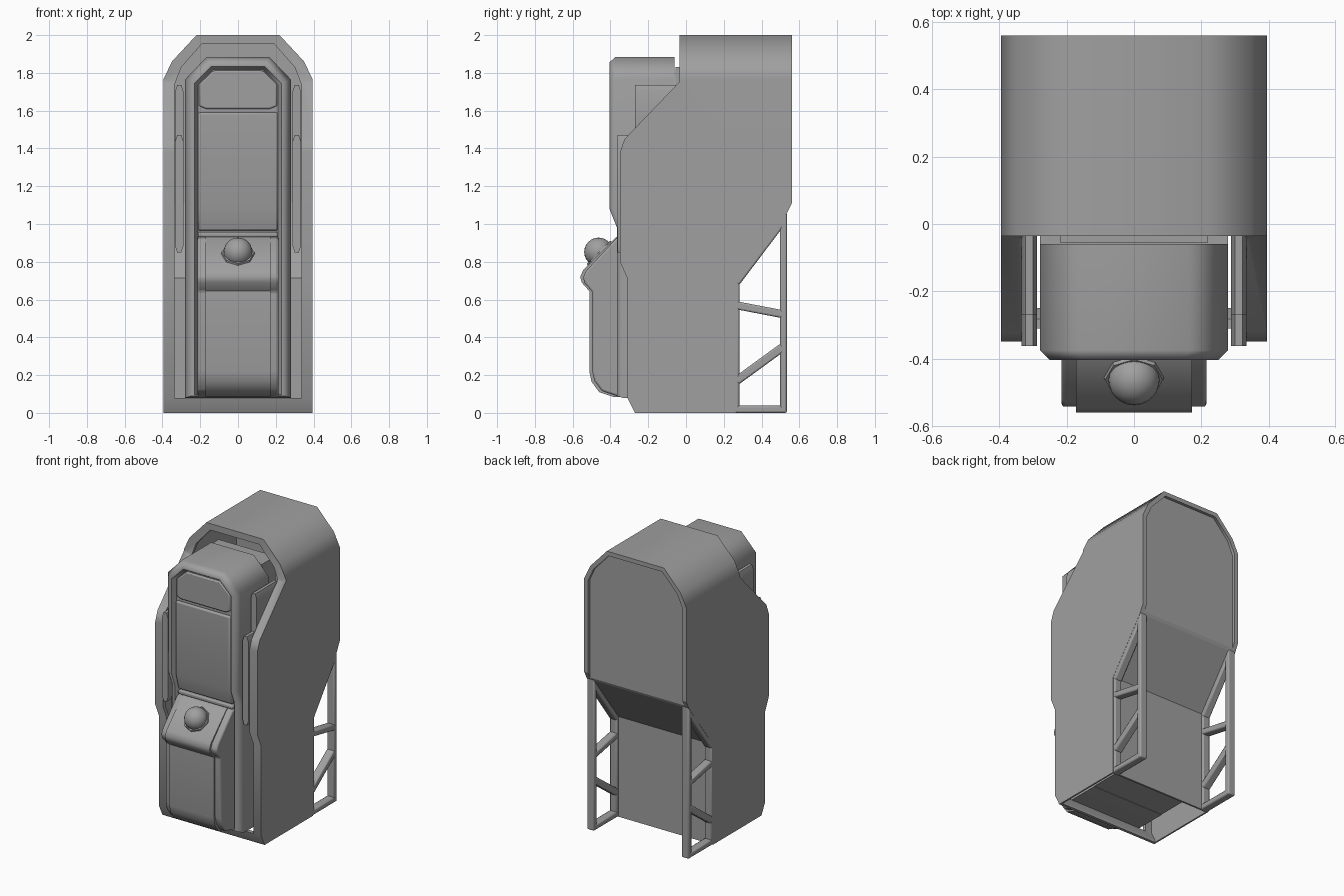
import bpy, bmesh
from math import radians
from mathutils import Vector, Matrix

if "Cube" in bpy.data.objects:
    bpy.data.objects.remove(bpy.data.objects["Cube"], do_unlink=True)

grey = bpy.data.materials.new("plain_grey")
grey.use_nodes = True
GREY = (0.35, 0.35, 0.35, 1)
grey.diffuse_color = GREY
grey.node_tree.nodes["Principled BSDF"].inputs["Base Color"].default_value = GREY


def add_object(name, bm):
    bmesh.ops.recalc_face_normals(bm, faces=bm.faces)
    mesh = bpy.data.meshes.new(name)
    bm.to_mesh(mesh)
    bm.free()
    mesh.materials.append(grey)
    obj = bpy.data.objects.new(name, mesh)
    bpy.context.collection.objects.link(obj)
    return obj


def prism(name, pts, axis, a, b):
    """Extrude (y, z) points along x, or (x, z) points along y."""
    bm = bmesh.new()
    place = (lambda p, t: (t, p[0], p[1])) if axis == "x" else (lambda p, t: (p[0], t, p[1]))
    ends = [[bm.verts.new(place(p, t)) for p in pts] for t in (a, b)]
    bm.faces.new(ends[0])
    bm.faces.new(ends[1])
    for i in range(len(pts)):
        j = (i + 1) % len(pts)
        bm.faces.new((ends[0][i], ends[0][j], ends[1][j], ends[1][i]))
    return add_object(name, bm)


def rect(u0, u1, v0, v1):
    return [(u0, v0), (u1, v0), (u1, v1), (u0, v1)]


def symmetric(pts):
    return pts + [(-x, z) for x, z in reversed(pts)]


def activate(obj):
    bpy.ops.object.select_all(action="DESELECT")
    obj.select_set(True)
    bpy.context.view_layer.objects.active = obj


def boolean(obj, cutter, operation):
    mod = obj.modifiers.new("cut", "BOOLEAN")
    mod.object, mod.operation, mod.solver = cutter, operation, "EXACT"
    activate(obj)
    bpy.ops.object.modifier_apply(modifier=mod.name)
    bpy.data.objects.remove(cutter, do_unlink=True)


def soften(obj, width=0, segments=2, angle=30):
    if width:
        mod = obj.modifiers.new("bevel", "BEVEL")
        mod.width, mod.segments = width, segments
        mod.limit_method, mod.angle_limit = "ANGLE", radians(30)
    activate(obj)
    bpy.ops.object.shade_smooth_by_angle(angle=radians(angle))
    return obj


def mirror(obj):
    obj.modifiers.new("mirror", "MIRROR")
    return obj


# Cabinet shell: side outline crossed with front outline, hollow and open below
side = [(-0.27, 0), (-0.31, 0.08), (-0.31, 0.71), (-0.35, 0.8), (-0.35, 1.38),
        (-0.325, 1.45), (-0.035, 1.752), (-0.035, 2.1), (0.56, 2.1), (0.56, 1.11),
        (0.53, 1.05), (0.265, 0.7), (0.265, 0)]
hollow = [(-0.25, -0.1), (-0.25, 0.02), (-0.285, 0.085), (-0.285, 0.715), (-0.325, 0.805),
          (-0.325, 1.37), (-0.3, 1.438), (-0.01, 1.742), (-0.01, 2.1), (0.53, 2.1),
          (0.53, 1.115), (0.512, 1.06), (0.252, 0.715), (0.252, -0.1)]
front = symmetric([(0.395, -0.1), (0.395, 1.765), (0.35, 1.86), (0.22, 2)])
inside = symmetric([(0.384, -0.2), (0.384, 1.758), (0.341, 1.852), (0.214, 1.988)])
opening = symmetric([(0.335, 0.08), (0.335, 1.74), (0.3, 1.83), (0.19, 1.955)])
back = symmetric([(0.365, 0.4), (0.365, 1.755), (0.325, 1.843), (0.207, 1.97)])
shell = prism("cabinet_shell", side, "x", -0.5, 0.5)
boolean(shell, prism("outline", front, "y", -1, 1), "INTERSECT")
cavity = prism("cavity", hollow, "x", -0.6, 0.6)
boolean(cavity, prism("cavity_outline", inside, "y", -1, 1), "INTERSECT")
boolean(shell, cavity, "DIFFERENCE")
boolean(shell, prism("front_cut", opening, "y", -1, 0.05), "DIFFERENCE")
boolean(shell, prism("back_cut", back, "y", 0.54, 1), "DIFFERENCE")
soften(shell, angle=50)
# Keep the rear and underside folds crisp
for e in shell.data.edges:
    p, q = (shell.data.vertices[i].co for i in e.vertices)
    across = abs((p - q).normalized().x) > 0.99
    if across and p.y > 0.2 or max(p.z, q.z) < 0.01:
        e.use_edge_sharp = True
shell.modifiers.new("weighted", "WEIGHTED_NORMAL").keep_sharp = True

# Floor plate behind the pod, and the block joining pod to shell
prism("floor_plate", rect(-0.3, 0.25, 0.083, 0.095), "x", -0.28, 0.28)
prism("pod_mount", rect(-0.055, 0.1, 1.6, 1.83), "x", -0.22, 0.22)


# Side rails with rounded ends
def rail(name, z0, z1, y0):
    x0, x1, c = 0.288, 0.334, 0.012
    pts = [(x0, z0 + 3 * c), (x0 + c, z0), (x1 - c, z0), (x1, z0 + 3 * c),
           (x1, z1 - 3 * c), (x1 - c, z1), (x0 + c, z1), (x0, z1 - 3 * c)]
    mirror(soften(prism(name, pts, "y", y0, -0.03), angle=50))


rail("lower_rails", 0.85, 1.47, -0.362)
rail("upper_rails", 1.4, 1.735, -0.27)

# Pod: rings of one arched outline, stepping inward to a recessed front
pod_rings = [(0, -0.06), (0, -0.375), (0.03, -0.405), (0.05, -0.405), (0.068, -0.375)]
bm = bmesh.new()
rings = []
for inset, y in pod_rings:
    half = [(0.28 - inset, 0.08 + inset * 0.3), (0.28 - inset, 0.98), (0.28 - inset, 1.08),
            (0.28 - inset, 1.765 - inset * 0.4), (0.165 - inset * 0.5, 1.885 - inset)]
    rings.append([bm.verts.new((x, y + (0.04 if z < 1 and y < -0.1 else 0), z))
                  for x, z in symmetric(half)])
n = len(rings[0])
for a, b in zip(rings, rings[1:]):
    for i in range(n):
        j = (i + 1) % n
        bm.faces.new((a[i], a[j], b[j], b[i]))
for ring in (rings[0], rings[-1]):
    for i in range(n // 2 - 1):
        bm.faces.new((ring[i], ring[i + 1], ring[n - 2 - i], ring[n - 1 - i]))
pod = soften(add_object("front_pod", bm), angle=50)
pod.modifiers.new("weighted", "WEIGHTED_NORMAL").keep_sharp = True

# Screens set in the pod
soften(prism("header_panel", symmetric([(0.17, 1.61), (0.207, 1.625), (0.207, 1.74), (0.13, 1.812)]),
             "y", -0.388, -0.36), 0.008)
soften(prism("main_screen", [(-0.34, 0.965), (-0.36, 0.965), (-0.392, 1.08), (-0.392, 1.59),
                             (-0.36, 1.59)], "x", -0.211, 0.211), 0.015)
soften(prism("hinge_bar", rect(-0.364, -0.32, 0.93, 0.958), "x", -0.212, 0.212), 0.008)

# Console with a raised middle and lower cheeks
console = [(-0.33, 0.94), (-0.37, 0.93), (-0.545, 0.755), (-0.56, 0.72), (-0.552, 0.69),
           (-0.512, 0.645), (-0.512, 0.22), (-0.5, 0.165), (-0.46, 0.11), (-0.38, 0.083), (-0.33, 0.083)]
soften(prism("console", console, "x", -0.172, 0.172), angle=40)
cheek = [(y + 0.015 if y < -0.37 else y, 0.5 + (z - 0.5) * 0.985) for y, z in console]
soften(prism("console_cheeks", cheek, "x", -0.215, 0.215), 0.01, angle=40)

# Round knob on an eight-sided collar
tilt = Matrix.Translation((0, -0.455, 0.842)) @ Matrix.Rotation(radians(45), 4, "X")
bm = bmesh.new()
bmesh.ops.create_cone(bm, cap_ends=True, segments=8, radius1=0.094, radius2=0.086, depth=0.025,
                      matrix=tilt)
add_object("knob_collar", bm)
bm = bmesh.new()
bmesh.ops.create_uvsphere(bm, u_segments=24, v_segments=12, radius=0.076,
                          matrix=Matrix.Translation((0, -0.463, 0.852)))
soften(add_object("knob", bm), angle=60)


# Rear side frames
def bar(name, a, b, thick):
    a, b = Vector(a), Vector(b)
    d = (b - a).normalized()
    side_step = Vector((-d.y, d.x)) * thick / 2
    pts = [a - side_step, b - side_step, b + side_step, a + side_step]
    mirror(soften(prism(name, [tuple(p) for p in pts], "x", 0.338, 0.394), 0.009))


bar("rear_post", (0.516, 0), (0.516, 1.06), 0.036)
bar("inner_post", (0.265, 0), (0.265, 0.71), 0.034)
bar("frame_slope", (0.265, 0.685), (0.52, 1.022), 0.036)
bar("upper_brace", (0.265, 0.57), (0.515, 0.522), 0.042)
bar("lower_brace", (0.265, 0.168), (0.515, 0.35), 0.045)
bar("frame_foot", (0.25, 0.019), (0.53, 0.019), 0.038)
